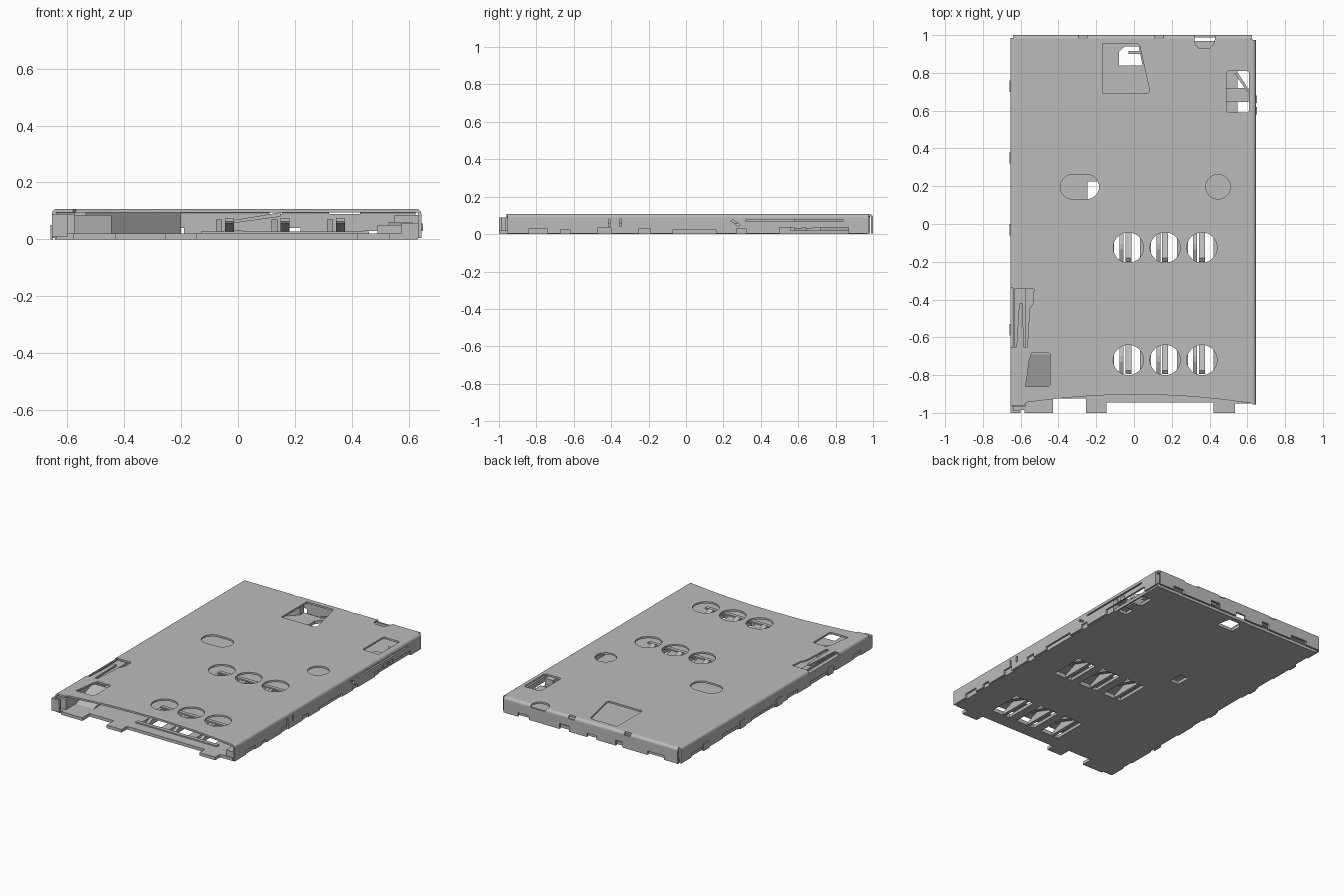
import bpy, bmesh, math
from mathutils import Vector

cube = bpy.data.objects.get("Cube")
if cube:
    bpy.data.objects.remove(cube, do_unlink=True)

metal = bpy.data.materials.new("satin grey metal")
GREY = (0.5, 0.5, 0.5, 1)
metal.diffuse_color = GREY
metal.use_nodes = True
metal.node_tree.nodes["Principled BSDF"].inputs["Base Color"].default_value = GREY

# axis letter = direction of extrusion; (u, v) are the profile coordinates
MAP = {"z": lambda u, v, w: (u, v, w), "y": lambda u, v, w: (u, w, v), "x": lambda u, v, w: (w, u, v)}


def prism(name, axis, lo, hi, outline, holes=()):
    """Extrude an outline with holes between lo and hi along an axis."""
    put = MAP[axis]
    bm = bmesh.new()
    for loop in [outline, *holes]:
        vs = [bm.verts.new(put(u, v, lo)) for u, v in loop]
        for i, v in enumerate(vs):
            bm.edges.new((v, vs[(i + 1) % len(vs)]))
    normal = Vector(put(0, 0, 1))
    bmesh.ops.triangle_fill(bm, use_beauty=True, use_dissolve=False, edges=bm.edges[:], normal=normal)
    ext = bmesh.ops.extrude_face_region(bm, geom=bm.faces[:], use_keep_orig=True)
    moved = [g for g in ext["geom"] if isinstance(g, bmesh.types.BMVert)]
    bmesh.ops.translate(bm, verts=moved, vec=normal * (hi - lo))
    bmesh.ops.recalc_face_normals(bm, faces=bm.faces[:])
    me = bpy.data.meshes.new(name)
    bm.to_mesh(me)
    bm.free()
    me.materials.append(metal)
    ob = bpy.data.objects.new(name, me)
    bpy.context.collection.objects.link(ob)
    return ob


def rect(x0, x1, y0, y1):
    return [(x0, y0), (x1, y0), (x1, y1), (x0, y1)]


def slot(x0, x1, y, r, n=20):
    """Rounded slot between two arc centres (a circle if they coincide)."""
    pts = []
    for cx, start in ((x1, -90), (x0, 90)):
        for i in range(n + (x0 != x1)):
            a = math.radians(start + 180 * i / n)
            pts.append((cx + r * math.cos(a), y + r * math.sin(a)))
    return pts


def box(name, x0, x1, y0, y1, z0, z1):
    return prism(name, "z", z0, z1, rect(x0, x1, y0, y1))


L, R, TOP, T, RAD = -0.655, 0.645, 0.107, 0.012, 0.018
CONTACT_X = (-0.03, 0.165, 0.36)
CONTACT_Y = (-0.125, -0.72)

# Top cover with a curved front edge and windows
front = [(L + RAD, -0.96), (-0.58, -0.96), (-0.57, -0.945)]
for i in range(17):
    x = -0.5 + (R - RAD + 0.5) * i / 16
    front.append((x, -0.903 - 0.125 * (x - 0.01) ** 2))
back = [(0.60, 1 - RAD), (0.43, 1 - RAD), (0.42, 0.95), (0.40, 0.93), (0.345, 0.93),
        (0.325, 0.95), (0.32, 1 - RAD), (L + RAD, 1 - RAD)]
holes = [slot(x, x, y, 0.08) for x in CONTACT_X for y in CONTACT_Y]
holes += [
    slot(0.445, 0.445, 0.197, 0.065),
    slot(-0.325, -0.25, 0.197, 0.065),
    [(-0.168, 0.69), (0.072, 0.69), (0.083, 0.705), (0.03, 0.945), (0.02, 0.955), (-0.168, 0.955)],
    [(0.50, 0.59), (0.60, 0.59), (0.61, 0.60), (0.61, 0.80), (0.60, 0.81), (0.50, 0.81),
     (0.49, 0.80), (0.49, 0.60)],
    [(-0.575, -0.86), (-0.455, -0.86), (-0.445, -0.85), (-0.445, -0.69), (-0.455, -0.68),
     (-0.54, -0.68), (-0.555, -0.72), (-0.565, -0.8)],
    [(-0.632, -0.65), (-0.622, -0.65), (-0.608, -0.42), (-0.588, -0.42), (-0.585, -0.65),
     (-0.565, -0.65), (-0.553, -0.45), (-0.535, -0.42), (-0.53, -0.345), (-0.632, -0.345)],
]
prism("top_cover", "z", TOP - T, TOP, front + [(R - RAD, 0.98)] + back, holes)


# Rounded bends joining the cover to its walls
def bend(cx, sign):
    pts = []
    for r, order in ((RAD, range(7)), (RAD - T, range(6, -1, -1))):
        for i in order:
            a = math.radians(15 * i)
            pts.append((cx + sign * r * math.cos(a), TOP - RAD + r * math.sin(a)))
    return pts


for name, axis, c, s, runs in (
        ("left_bend", "y", R - RAD, 1, [(-0.955, 0.975)]),
        ("right_bend", "y", L + RAD, -1, [(-0.96, -0.655), (-0.34, 0.985)]),
        ("back_bend", "x", 1 - RAD, 1, [(-0.64, -0.295), (-0.25, 0.11), (0.155, 0.32), (0.43, 0.625)])):
    for lo, hi in runs:
        ob = prism(name, axis, lo, hi, bend(c, s))
        bpy.context.view_layer.objects.active = ob
        ob.select_set(True)
        bpy.ops.object.shade_smooth_by_angle()
        ob.select_set(False)


# Folded walls with notched lower edges
def wall(name, axis, lo, hi, u0, u1, notches, slits=()):
    pts = [(u0, 0.004)]
    for a, b, h in notches:
        pts += [(a, 0.004), (a, h), (b, h), (b, 0.004)]
    pts += [(u1, 0.004), (u1, TOP - RAD), (u0, TOP - RAD)]
    prism(name, axis, lo, hi, pts, slits)


wall("left_wall", "x", R - T, R, -0.955, 0.975,
     [(-0.84, -0.74, 0.03), (-0.67, -0.62, 0.025), (-0.47, -0.40, 0.035), (-0.25, -0.19, 0.03),
      (-0.07, 0.16, 0.025), (0.27, 0.32, 0.03), (0.5, 0.87, 0.035)],
     [rect(-0.415, -0.405, 0.04, 0.08), rect(-0.355, -0.345, 0.04, 0.08),
      [(0.24, 0.07), (0.28, 0.042), (0.29, 0.05), (0.25, 0.078)],
      rect(0.32, 0.84, 0.068, 0.078)])
wall("right_wall", "x", L, L + T, -0.99, 0.985,
     [(-0.88, -0.80, 0.035), (-0.62, -0.36, 0.03), (-0.22, -0.12, 0.03), (0.02, 0.25, 0.025),
      (0.40, 0.55, 0.03), (0.75, 0.88, 0.03)])
wall("back_wall", "y", 1 - T, 1, -0.64, 0.625,
     [(-0.54, -0.42, 0.03), (-0.24, -0.19, 0.04), (-0.05, 0.02, 0.03), (0.15, 0.22, 0.04),
      (0.44, 0.52, 0.03)])
box("back_left_corner_clip", 0.55, R - 0.004, 0.955, 0.975, 0.02, 0.085)
box("front_right_corner_clip", L, -0.60, -1.0, -0.985, 0.01, 0.09)
for y in (-0.56, -0.03, 0.35, 0.73):
    box("right_side_tab", L - 0.004, L + 0.004, y - 0.03, y + 0.03, 0.0, 0.05)
for y in (0.6, 0.66):
    box("left_side_bump", R, R + 0.006, y - 0.02, y + 0.02, 0.03, 0.055)

# Base plate with contact windows and front tabs
base = [(-0.64, -0.985), (-0.58, -0.985), (-0.58, -1.0), (-0.43, -1.0), (-0.43, -0.925), (-0.255, -0.925),
        (-0.255, -1.0), (-0.145, -1.0), (-0.145, -0.945), (0.42, -0.945), (0.42, -1.0),
        (0.535, -1.0), (0.535, -0.95), (0.625, -0.95), (0.625, 0.97), (-0.64, 0.97)]
windows = [rect(x - 0.075, x + 0.062, y - 0.13, y + 0.1) for x in CONTACT_X for y in CONTACT_Y]
windows += [
    rect(-0.245, -0.18, 0.13, 0.225),
    [(-0.08, 0.84), (0.045, 0.84), (0.025, 0.94), (-0.05, 0.94), (-0.08, 0.91)],
    rect(0.548, 0.615, 0.58, 0.82),
]
prism("base_plate", "z", 0.0, 0.02, base, windows)

# Contact springs rising from the base
for x in CONTACT_X:
    for y in CONTACT_Y:
        arm = [(y + 0.1, 0.006), (y + 0.1, 0.018), (y - 0.03, 0.062), (y - 0.055, 0.075),
               (y - 0.075, 0.062), (y - 0.07, 0.055), (y - 0.03, 0.05)]
        prism("contact_arm", "x", x - 0.016, x + 0.016, arm)
        bar = [(y - 0.13, 0.005), (y + 0.1, 0.005), (y + 0.1, 0.02), (y + 0.02, 0.07),
               (y - 0.01, 0.07), (y - 0.13, 0.02)]
        prism("contact_side_bar", "x", x - 0.047, x - 0.026, bar)
for y in CONTACT_Y:
    for s in (-0.145, 0.115):
        box("contact_frame_rib", -0.13, 0.46, y + s - 0.012, y + s + 0.012, 0.018, 0.028)

# Inner rails, corner stop and detent details
box("right_rail", L + T, -0.575, -0.965, 0.58, 0.0, 0.088)
box("left_rail", 0.575, R - T, -0.945, 0.56, 0.0, 0.058)
prism("diagonal_card_stop", "z", 0.0, 0.095,
      [(-0.575, 0.58), (-0.535, 0.58), (-0.2, 0.93), (-0.2, 0.97), (-0.575, 0.6)])
prism("detent_lever", "y", 0.90, 0.915, [(-0.03, 0.055), (0.15, 0.08), (0.15, 0.095), (-0.03, 0.065)])
prism("switch_finger", "z", 0.04, 0.06, [(0.53, 0.80), (0.55, 0.80), (0.615, 0.70), (0.60, 0.70)])
box("switch_block", 0.49, 0.605, 0.645, 0.72, 0.0, 0.05)
prism("front_window_ramp", "x", -0.575, -0.445,
      [(-0.86, 0.02), (-0.68, 0.02), (-0.68, 0.085), (-0.69, 0.085)])
